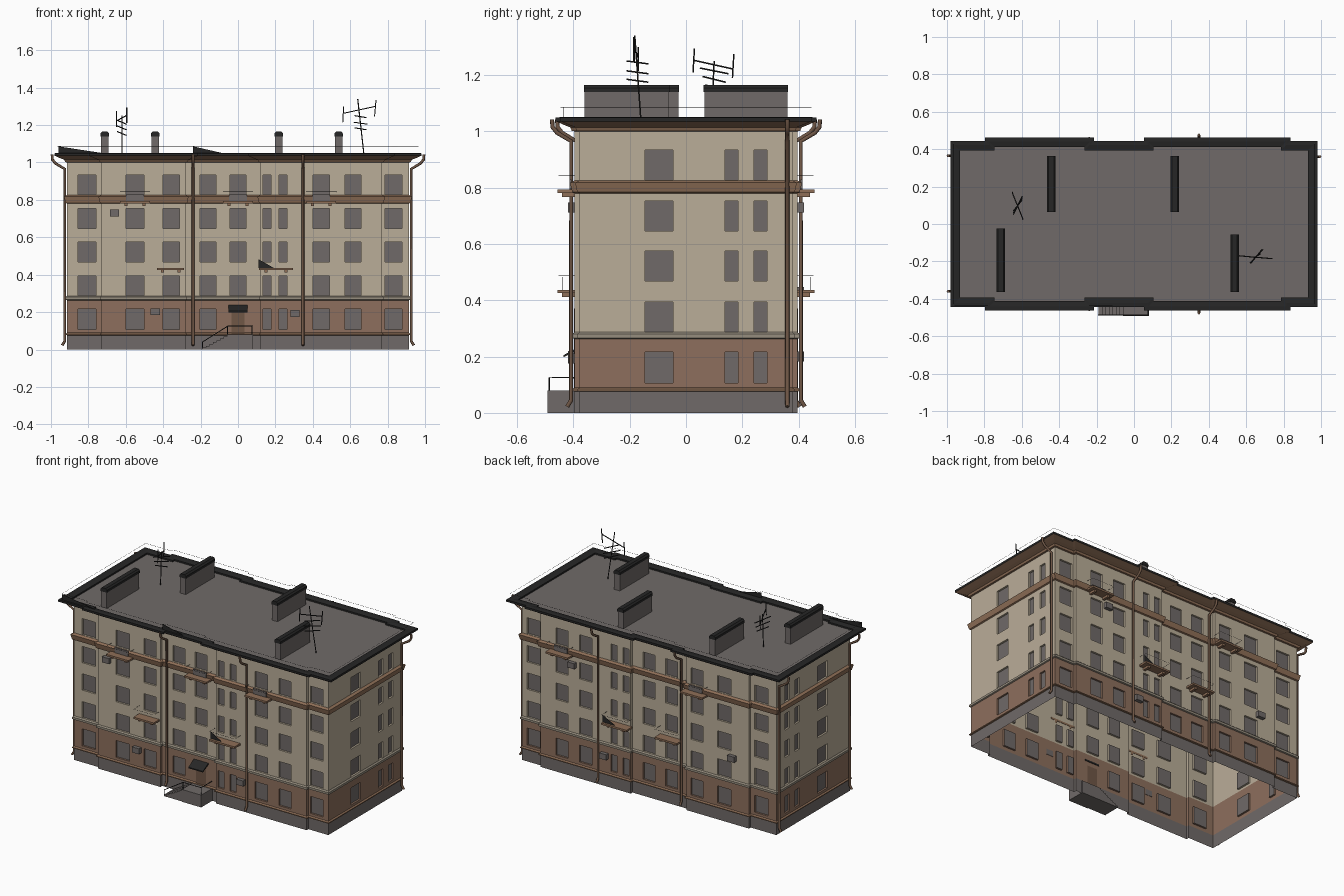
import bpy, bmesh, math
from mathutils import Vector

if "Cube" in bpy.data.objects:
    bpy.data.objects.remove(bpy.data.objects["Cube"])

def srgb(r, g, b):
    return tuple(((c / 255 + 0.055) / 1.055) ** 2.4 for c in (r, g, b)) + (1.0,)

MATS = {}
for key, col in {"beige_plaster": (186, 173, 152), "brown_plaster": (141, 111, 93),
                 "grey": (112, 106, 104), "black_metal": (38, 38, 38),
                 "brown_trim": (143, 111, 87), "pale_trim": (150, 141, 126),
                 "pipe_brown": (112, 87, 70)}.items():
    MATS[key] = bpy.data.materials.new(key)
    MATS[key].diffuse_color = srgb(*col)

def finish(name, bm, *mats):
    me = bpy.data.meshes.new(name)
    bm.to_mesh(me)
    bm.free()
    for m in mats:
        me.materials.append(MATS[m])
    ob = bpy.data.objects.new(name, me)
    bpy.context.collection.objects.link(ob)
    return ob

def boxes(name, items, mat):
    """items: (x0, x1, y0, y1, z0, z1)"""
    bm = bmesh.new()
    for x0, x1, y0, y1, z0, z1 in items:
        r = bmesh.ops.create_cube(bm, size=1)
        for v in r["verts"]:
            v.co = ((x0 + x1) / 2 + v.co.x * (x1 - x0), (y0 + y1) / 2 + v.co.y * (y1 - y0),
                    (z0 + z1) / 2 + v.co.z * (z1 - z0))
    return finish(name, bm, mat)

def prism(bm, pts, shift):
    """Solid from a planar polygon moved along a vector"""
    a = [bm.verts.new(p) for p in pts]
    f = bm.faces.new(a)
    r = bmesh.ops.extrude_face_region(bm, geom=[f])
    for v in r["geom"]:
        if isinstance(v, bmesh.types.BMVert):
            v.co += Vector(shift)
    bmesh.ops.recalc_face_normals(bm, faces=bm.faces)

def tubes(name, paths, radius, mat, res=1):
    cu = bpy.data.curves.new(name, "CURVE")
    cu.dimensions = "3D"
    cu.bevel_depth = radius
    cu.bevel_resolution = res
    cu.use_fill_caps = True
    for path in paths:
        sp = cu.splines.new("POLY")
        sp.points.add(len(path) - 1)
        for p, q in zip(sp.points, path):
            p.co = (*q, 1)
    tmp = bpy.data.objects.new(name, cu)
    bpy.context.collection.objects.link(tmp)
    me = bpy.data.meshes.new_from_object(tmp.evaluated_get(bpy.context.evaluated_depsgraph_get()))
    bpy.data.objects.remove(tmp)
    me.materials.clear()
    me.materials.append(MATS[mat])
    ob = bpy.data.objects.new(name, me)
    bpy.context.collection.objects.link(ob)

# Footprint, counter-clockwise, with two shallow projections on each long side
RX, YR, YP = 0.914, 0.378, 0.396
front = [(-RX, -YR), (-0.73, -YR), (-0.73, -YP), (-0.28, -YP), (-0.28, -YR),
         (0.12, -YR), (0.12, -YP), (0.77, -YP), (0.77, -YR), (RX, -YR)]
OUT = front + [(x, -y) for x, y in reversed(front)]

def wall_y(x):
    return YP if -0.73 < x < -0.28 or 0.12 < x < 0.77 else YR

def offset(d):
    n, res = len(OUT), []
    for i in range(n):
        p, c, q = (Vector(OUT[j % n]) for j in (i - 1, i, i + 1))
        a, b = (c - p).normalized(), (q - c).normalized()
        res.append((c.x + d * (a.y + b.y), c.y - d * (a.x + b.x)))
    return res

def band(name, profile, mat):
    """Sweep a (distance, height) profile around the footprint"""
    bm = bmesh.new()
    rings = [[bm.verts.new((x, y, z)) for x, y in offset(d)] for d, z in profile]
    n = len(OUT)
    for r, s in zip(rings, rings[1:]):
        for i in range(n):
            bm.faces.new((r[i], r[(i + 1) % n], s[(i + 1) % n], s[i]))
    return finish(name, bm, mat)

# Walls with recessed windows
XW = [(-0.856, -0.759), (-0.6, -0.503), (-0.4, -0.312), (-0.203, -0.118), (-0.043, 0.043),
      (0.134, 0.176), (0.219, 0.262), (0.4, 0.488), (0.572, 0.658), (0.786, 0.877)]
YW = [(-0.146, -0.046), (0.139, 0.185), (0.242, 0.288)]
ROWS = [(0.107, 0.217), (0.288, 0.394), (0.469, 0.575), (0.647, 0.753), (0.828, 0.934)]
ZC = sorted([0, 0.085, 0.275, 1.005] + [z for r in ROWS for z in r])
bm = bmesh.new()

def quad(pts, m):
    f = bm.faces.new([bm.verts.new(p) for p in pts])
    f.material_index = m

for i, p in enumerate(OUT):
    a, b = Vector(p), Vector(OUT[(i + 1) % len(OUT)])
    t = (b - a).normalized()
    inward = Vector((-t.y, t.x)) * 0.012
    axis = 0 if abs(t.x) > 0.5 else 1
    lo, hi = sorted((a[axis], b[axis]))
    wins = [w for w in (XW if axis == 0 else YW) if lo < w[0] and w[1] < hi]
    cuts = sorted([lo, hi] + [c for w in wins for c in w], reverse=t[axis] < 0)
    for c0, c1 in zip(cuts, cuts[1:]):
        u, v = a + t * abs(c0 - a[axis]), a + t * abs(c1 - a[axis])
        is_col = any(w[0] < (c0 + c1) / 2 < w[1] for w in wins)
        for z0, z1 in zip(ZC, ZC[1:]):
            m = 0 if z1 <= 0.085 else 1 if z1 <= 0.275 else 2
            o = [(*u, z0), (*v, z0), (*v, z1), (*u, z1)]
            door = t.x > 0.5 and abs(c0 + c1) < 0.01 and z0 == 0.107
            if is_col and (z0, z1) in ROWS and not door:
                k = [(p[0] + inward.x, p[1] + inward.y, p[2]) for p in o]
                quad(k, 0)
                for j in range(4):
                    quad((o[j], o[(j + 1) % 4], k[(j + 1) % 4], k[j]), m)
            else:
                quad(o, m)
bmesh.ops.remove_doubles(bm, verts=bm.verts, dist=0.0001)
finish("walls", bm, "grey", "brown_plaster", "beige_plaster")

# Trim bands, eaves and roof
band("plinth_ledge", [(0, 0.076), (0.008, 0.078), (0.008, 0.084), (0, 0.09)], "brown_trim")
band("lower_belt", [(0, 0.263), (0.008, 0.266), (0.008, 0.28), (0, 0.287)], "pale_trim")
band("upper_belt", [(0, 0.78), (0.008, 0.784), (0.012, 0.8), (0.016, 0.818), (0, 0.826)], "brown_trim")
band("eaves", [(0, 1.0), (0.01, 1.002), (0.015, 1.014), (0.035, 1.022), (0.062, 1.034), (0.067, 1.036)],
     "brown_trim")
band("roof_edge", [(0.062, 1.034), (0.067, 1.036), (0.067, 1.049), (0.045, 1.051), (0.016, 1.046),
                   (0.016, 1.036)], "black_metal")
bm = bmesh.new()
bm.faces.new([bm.verts.new((x, y, 1.036)) for x, y in offset(0.017)])
finish("roof", bm, "grey")
ring = [(x, y, 1.086) for x, y in offset(0.05)]
tubes("roof_wire", [ring + ring[:1]], 0.0008, "black_metal", 0)

# Loose sheets standing on the roof edge and balconies
bm = bmesh.new()
for x0, x1, y, z0, z1 in [(-0.96, -0.69, -0.435, 1.045, 1.086), (-0.24, -0.06, -0.435, 1.045, 1.086),
                          (0.11, 0.19, -0.44, 0.437, 0.482), (0.29, 0.2, 0.44, 0.437, 0.482)]:
    prism(bm, [(x0, y, z0), (x1, y, z0), (x0, y, z1)], (0, 0.002, 0))
finish("loose_sheets", bm, "black_metal")

# Chimneys with rounded caps
stacks = [(-0.712, -0.36, -0.027), (0.538, -0.36, -0.06), (-0.442, 0.066, 0.36), (0.218, 0.066, 0.36)]
boxes("chimneys", [(x - 0.02, x + 0.02, a, b, 1.03, 1.142) for x, a, b in stacks], "grey")
bm = bmesh.new()
cap = [(-0.023, 1.14), (0.023, 1.14), (0.023, 1.155), (0.014, 1.165), (-0.014, 1.165), (-0.023, 1.155)]
for x, a, b in stacks:
    prism(bm, [(x + u, a - 0.003, z) for u, z in cap], (0, b - a + 0.006, 0))
finish("chimney_caps", bm, "black_metal")

# Antennas: mast, boom and cross bars
tubes("right_antenna", [
    [(0.674, -0.16, 1.036), (0.64, -0.182, 1.34)],
    [(0.56, -0.17, 1.262), (0.735, -0.185, 1.30)],
    [(0.56, -0.17, 1.215), (0.565, -0.17, 1.30)], [(0.73, -0.185, 1.245), (0.738, -0.185, 1.335)]]
    + [[(0.655 - d, -0.21, z), (0.655 + d, -0.135, z - 0.01)]
       for d, z in ((0.03, 1.25), (0.035, 1.215), (0.03, 1.185))], 0.003, "black_metal")
tubes("left_antenna", [
    [(-0.62, 0.09, 1.036), (-0.62, 0.1, 1.25)],
    [(-0.65, 0.165, 1.222), (-0.595, 0.03, 1.252)],
    [(-0.65, 0.165, 1.19), (-0.65, 0.17, 1.275)], [(-0.595, 0.025, 1.21), (-0.595, 0.03, 1.295)]]
    + [[(-0.645, 0.1 - d, z), (-0.597, 0.1 + d, z - 0.02)]
       for d, z in ((0.05, 1.225), (0.04, 1.195), (0.03, 1.165))], 0.003, "black_metal")

# Drainpipes: gutter outlet, elbow, long drop, kicked-out foot
def drain(px, py, nx, ny):
    steps = [(0.08, 1.042), (0.078, 1.015), (0.062, 0.995), (0.012, 0.965), (0.012, 0.045), (0.026, 0.022)]
    return [(px + nx * d, py + ny * d, z) for d, z in steps]

drains = [drain(x, s * wall_y(x), 0, s) for s in (-1, 1) for x in (-0.24, 0.347)]
drains += [drain(-RX, -0.36, -1, 0), drain(-RX, 0.365, -1, 0), drain(RX, 0.36, 1, 0)]
tubes("drainpipes", drains, 0.0075, "pipe_brown", 2)

# Balconies: slab, two brackets, thin rail, and taller doors on the top floor
slabs, brackets, rails, doors = [], [], [], []
for s, x, w, z in [(-1, -0.55, 0.16, 0.793), (-1, 0.0, 0.16, 0.793), (-1, 0.445, 0.16, 0.793),
                   (-1, -0.36, 0.145, 0.437), (-1, 0.203, 0.182, 0.437),
                   (1, 0.612, 0.16, 0.793), (1, -0.356, 0.16, 0.793),
                   (1, 0.2, 0.182, 0.437), (1, -0.16, 0.16, 0.437)]:
    y = wall_y(x)
    ya, yb = sorted((s * (y - 0.002), s * (y + 0.06)))
    slabs.append((x - w / 2, x + w / 2, ya, yb, z - 0.012, z))
    yc, yd = sorted((s * (y - 0.002), s * (y + 0.045)))
    for u in (-0.3, 0.3):
        brackets.append((x + u * w - 0.008, x + u * w + 0.008, yc, yd, z - 0.026, z - 0.012))
    e, f, h = s * (y + 0.057), s * y, z + 0.05
    rails.append([(x - w / 2, f, h), (x - w / 2, e, h), (x + w / 2, e, h), (x + w / 2, f, h)])
    if z > 0.7:
        yg, yh = sorted((s * (y + 0.01), s * (y + 0.018)))
        doors.append((x - 0.048, x + 0.048, yg, yh, 0.795, 0.829))
boxes("balcony_slabs", slabs, "brown_trim")
boxes("balcony_brackets", brackets, "brown_trim")
boxes("balcony_door_sills", doors, "grey")
tubes("balcony_rails", rails, 0.0008, "black_metal", 0)

# Air conditioner boxes
units = []
for s, x, z in [(-1, -0.443, 0.202), (-1, 0.305, 0.193), (-1, -0.66, 0.73),
                (1, 0.535, 0.73), (1, 0.305, 0.2), (1, -0.615, 0.43)]:
    ya, yb = sorted((s * (wall_y(x) - 0.002), s * (wall_y(x) + 0.024)))
    units.append((x - 0.025, x + 0.025, ya, yb, z - 0.018, z + 0.018))
boxes("air_conditioners", units, "grey")

# Entrance: porch, steps, rails, door and canopy
n = 7
steps = [(-0.19 + 0.13 * i / n, -0.06, -0.488, -0.37, 0, 0.078 * (i + 1) / (n + 1)) for i in range(n)]
boxes("porch", [(-0.06, 0.08, -0.492, -0.37, 0, 0.08)] + steps, "grey")
boxes("entrance_door", [(-0.036, 0.036, -0.382, -0.377, 0.08, 0.2)], "pipe_brown")
rail = [(-0.19, -0.486, 0.0), (-0.19, -0.486, 0.04), (-0.055, -0.486, 0.125), (0.076, -0.486, 0.125)]
tubes("porch_rails", [rail, [(0.076, -0.486, 0.08), (0.076, -0.486, 0.125), (0.076, -0.38, 0.125)],
                      [(-0.055, -0.486, 0.08), (-0.055, -0.486, 0.125)]], 0.0025, "black_metal")
bm = bmesh.new()
prism(bm, [(-0.052, -0.376, 0.238), (-0.052, -0.435, 0.205), (-0.052, -0.435, 0.198), (-0.052, -0.376, 0.228)],
      (0.104, 0, 0))
finish("entrance_canopy", bm, "black_metal")

for m in bpy.data.materials:
    if m.users and not m.is_grease_pencil:
        m.use_nodes = True
        m.node_tree.nodes["Principled BSDF"].inputs["Base Color"].default_value = m.diffuse_color
